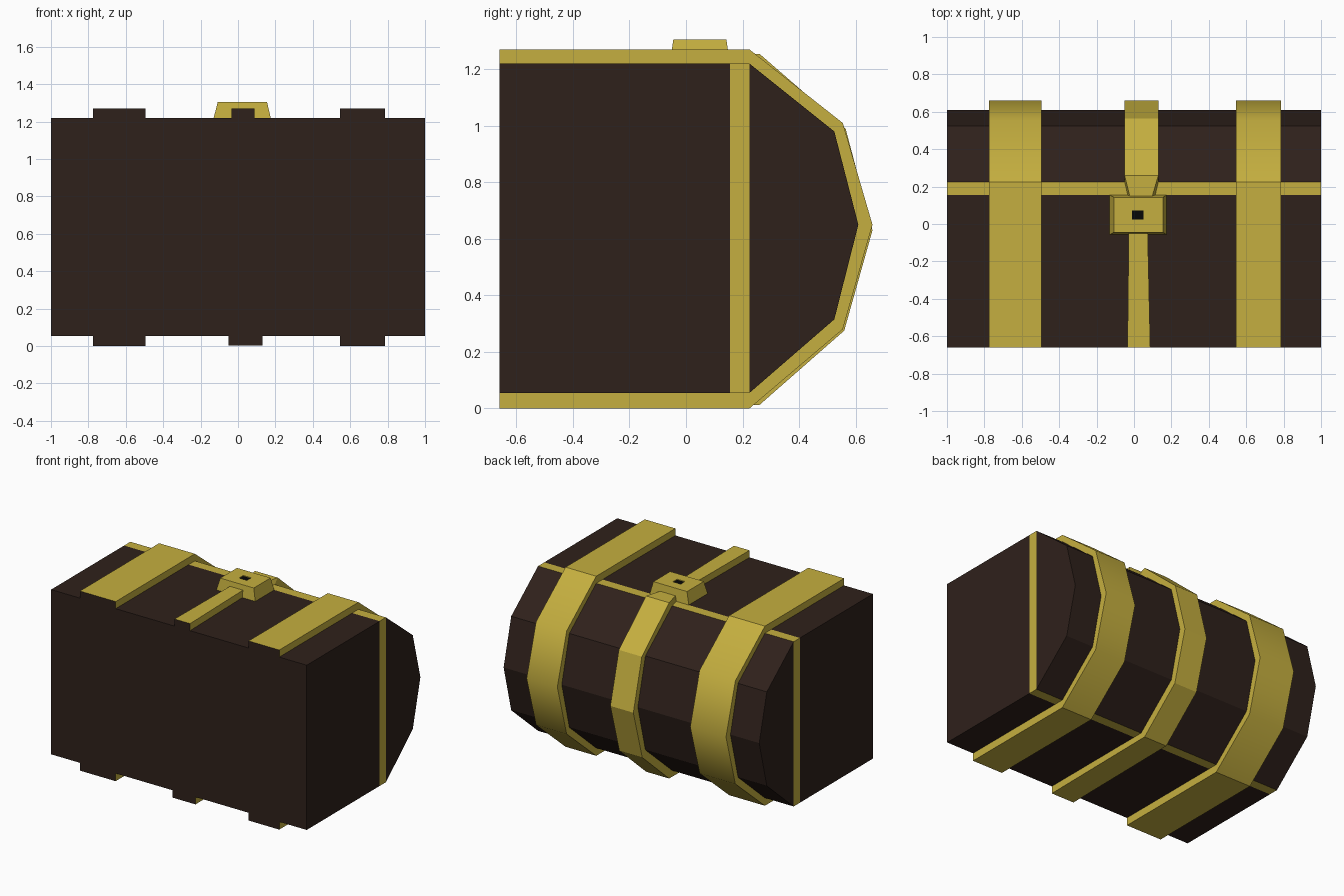
import bpy
import bmesh
import math

cube = bpy.data.objects.get("Cube")
if cube:
    bpy.data.objects.remove(cube, do_unlink=True)


def make_material(name, color):
    mat = bpy.data.materials.new(name)
    mat.use_nodes = True
    mat.diffuse_color = color
    shader = mat.node_tree.nodes["Principled BSDF"]
    shader.inputs["Base Color"].default_value = color
    shader.inputs["Roughness"].default_value = 0.7
    return mat


WOOD = make_material("dark_wood", (0.028, 0.015, 0.011, 1))
GOLD = make_material("gold", (0.56, 0.43, 0.05, 1))
BLACK = make_material("keyhole_black", (0.002, 0.002, 0.002, 1))


def finish(name, bm, mats):
    bmesh.ops.recalc_face_normals(bm, faces=bm.faces)
    mesh = bpy.data.meshes.new(name)
    bm.to_mesh(mesh)
    bm.free()
    for mat in mats:
        mesh.materials.append(mat)
    obj = bpy.data.objects.new(name, mesh)
    bpy.context.collection.objects.link(obj)
    return obj


def loft(name, rings, mats, cap_index=0):
    """Bridge equal-sized rings of points and cap both ends."""
    bm = bmesh.new()
    loops = [[bm.verts.new(p) for p in ring] for ring in rings]
    n = len(loops[0])
    for a, b in zip(loops, loops[1:]):
        for i in range(n):
            j = (i + 1) % n
            bm.faces.new((a[i], a[j], b[j], b[i]))
    for loop in (loops[0], loops[-1]):
        bm.faces.new(loop).material_index = cap_index
    return finish(name, bm, mats)


def prism(name, profile, x0, x1, mat):
    """Extrude a (y, z) profile along x."""
    return loft(name, [[(x, y, z) for y, z in profile] for x in (x0, x1)], [mat])


def strap(name, inner, outer, width):
    """Band running along a (y, z) path; the open ends are wood coloured."""
    x0, x1 = width
    rings = [[(x0, *i), (x1, *i), (x1, *o), (x0, *o)] for i, o in zip(inner, outer)]
    return loft(name, rings, [GOLD, WOOD], cap_index=1)


BOTTOM, TOP, FRONT = 0.055, 1.22, -0.66
SEAM0, SEAM1 = 0.155, 0.225


def slab(y0, y1):
    return [(y0, BOTTOM), (y1, BOTTOM), (y1, TOP), (y0, TOP)]


# Chest body, seam trim and faceted lid
lid_arc = [(SEAM1, TOP), (0.525, 0.98), (0.61, 0.65), (0.525, 0.315), (SEAM1, BOTTOM)]
prism("chest_body", slab(FRONT, SEAM0), -1, 1, WOOD)
prism("seam_trim", slab(SEAM0, SEAM1), -1, 1, GOLD)
prism("chest_lid", lid_arc, -1, 1, WOOD)

# Wide straps wrapping the whole chest
inner = [(FRONT, TOP)] + lid_arc + [(FRONT, BOTTOM)]
outer = [(FRONT, 1.27), (SEAM1, 1.27), (0.555, 1.01), (0.66, 0.65),
         (0.555, 0.28), (SEAM1, 0), (FRONT, 0)]
for name, width in (("right_strap", (-0.775, -0.495)), ("left_strap", (0.545, 0.785))):
    obj = strap(name, inner, outer, width)
    bpy.ops.object.select_all(action="DESELECT")
    obj.select_set(True)
    bpy.context.view_layer.objects.active = obj
    bpy.ops.object.shade_smooth_by_angle(angle=math.radians(37))

# Centre strap over the lid and underside
center_outer = [(0.26, 1.255), (0.565, 0.99), (0.66, 0.63),
                (0.56, 0.275), (0.26, 0.012), (FRONT, 0.003)]
strap("center_strap", inner[1:], center_outer, (-0.05, 0.13))

# Hasp narrowing from the centre strap into the lock
loft("hasp", [
    [(-0.05, 0.225, TOP), (0.13, 0.225, TOP), (0.13, 0.26, 1.255), (-0.05, 0.26, 1.255)],
    [(-0.03, 0.14, TOP), (0.11, 0.14, TOP), (0.095, 0.14, 1.255), (-0.02, 0.14, 1.255)],
], [GOLD])

# Narrow strap from the lock to the front edge
loft("lock_strap", [
    [(a, y, TOP), (b, y, TOP), (b, y, 1.27), (a, y, 1.27)]
    for y, a, b in ((FRONT, -0.035, 0.087), (-0.03, -0.028, 0.073))
], [GOLD, WOOD], cap_index=1)


# Tapered lock plate with a sunken keyhole
def rectangle(x0, x1, y0, y1, z):
    return [(x0, y0, z), (x1, y0, z), (x1, y1, z), (x0, y1, z)]


loft("lock_plate", [
    rectangle(-0.13, 0.175, -0.057, 0.155, TOP),
    rectangle(-0.108, 0.155, -0.045, 0.143, 1.305),
    rectangle(-0.01, 0.052, 0.025, 0.073, 1.305),
    rectangle(-0.01, 0.052, 0.025, 0.073, 1.285),
], [GOLD])
prism("keyhole", [(0.025, 1.275), (0.073, 1.275), (0.073, 1.3), (0.025, 1.3)],
      -0.01, 0.052, BLACK)
